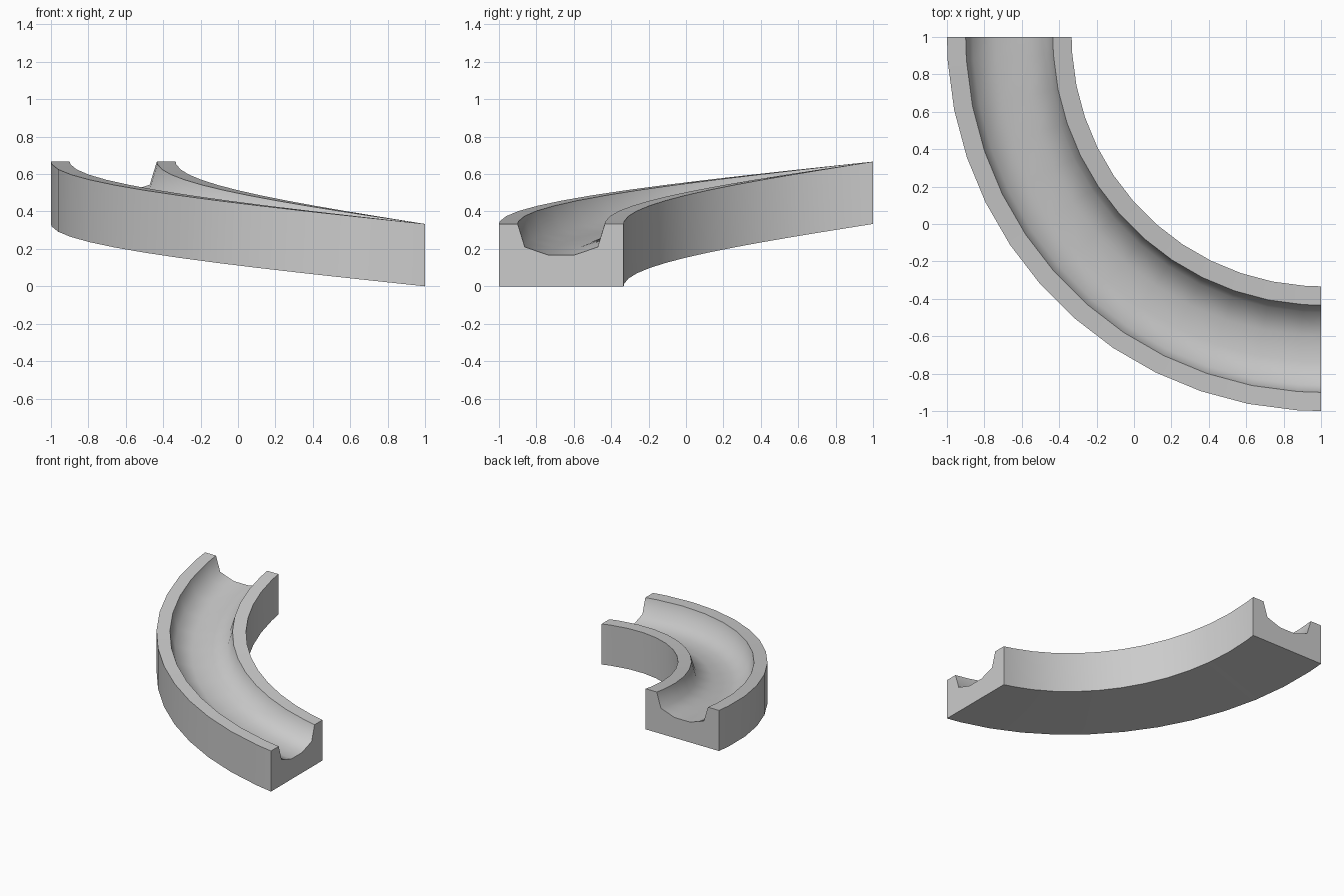
import bpy, bmesh
from math import sin, cos, radians

if "Cube" in bpy.data.objects:
    bpy.data.objects.remove(bpy.data.objects["Cube"])

# Cross-section of the channel: (radius from bend centre, height)
profile = [(2.0, 0.0), (2.0, 1/3), (1.9, 1/3), (1.862, 0.21), (1.737, 0.167),
           (1.597, 0.167), (1.472, 0.21), (1.434, 1/3), (4/3, 1/3), (4/3, 0.0)]

# Quarter bend about (1, 1), climbing steadily by one third of a unit
angles = [0] + [3.75 + 7.5 * i for i in range(12)] + [90]
rise = 1/3

bm = bmesh.new()
rings = []
for a in angles:
    t = radians(a)
    rings.append([bm.verts.new((1 - r * sin(t), 1 - r * cos(t), z + rise * a / 90))
                  for r, z in profile])

# Skin between rings, then flat end caps
n = len(profile)
for r0, r1 in zip(rings, rings[1:]):
    for i in range(n):
        j = (i + 1) % n
        bm.faces.new((r0[i], r0[j], r1[j], r1[i]))
bm.faces.new(rings[0])
bm.faces.new(rings[-1])
bmesh.ops.recalc_face_normals(bm, faces=bm.faces)

mesh = bpy.data.meshes.new("curved_ramp_track")
bm.to_mesh(mesh)
bm.free()
track = bpy.data.objects.new("curved_ramp_track", mesh)
bpy.context.collection.objects.link(track)

# Smooth groove and walls, crisp rims
bpy.context.view_layer.objects.active = track
track.select_set(True)
bpy.ops.object.shade_smooth_by_angle(angle=radians(60))
